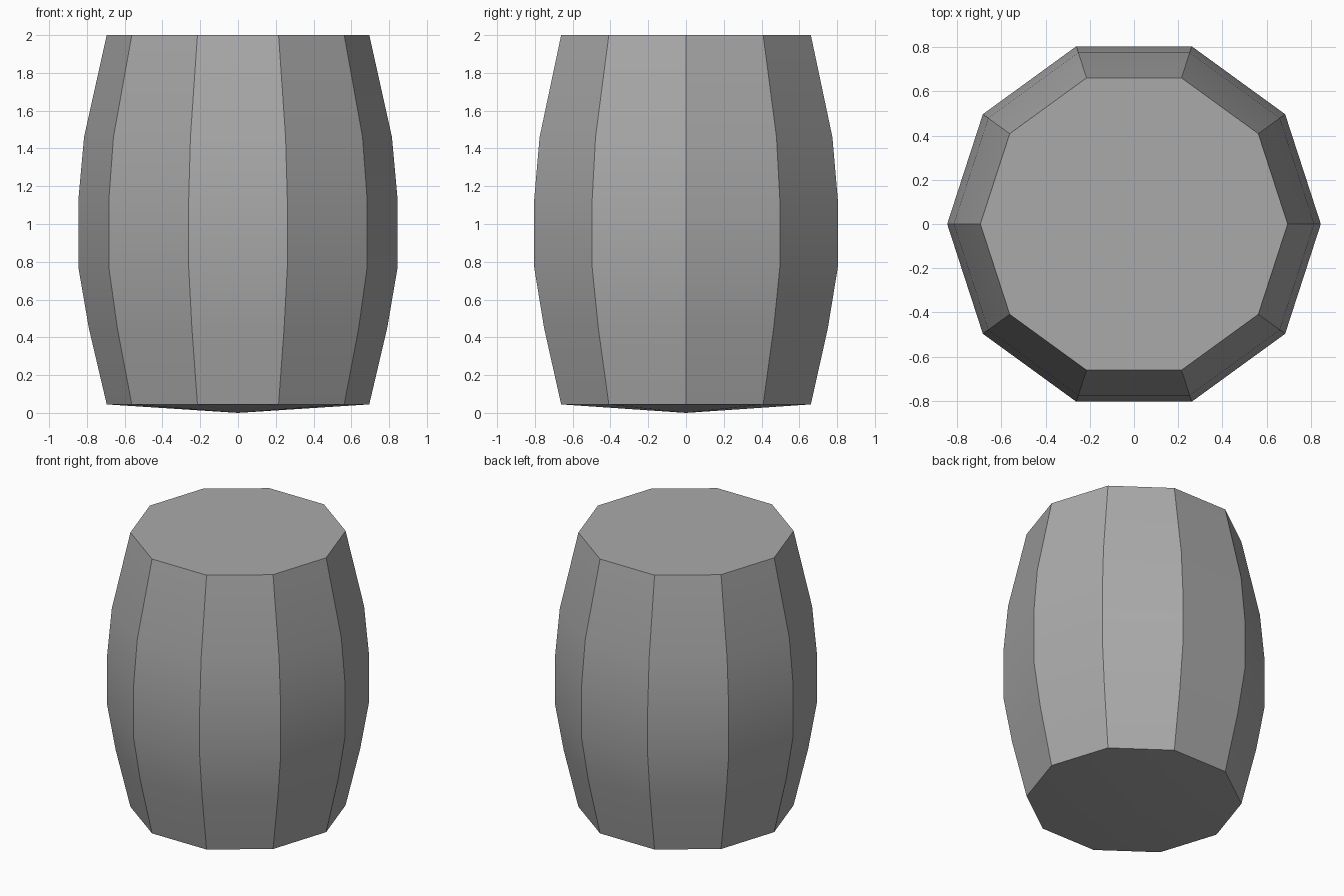
import bpy
import bmesh
from math import cos, sin, tau, radians

cube = bpy.data.objects.get("Cube")
if cube:
    bpy.data.objects.remove(cube, do_unlink=True)

SIDES = 10
# Barrel profile: radius, height
PROFILE = [(0.695, 0.045), (0.79, 0.45), (0.845, 0.77),
           (0.845, 1.13), (0.815, 1.46), (0.695, 2.0)]

# Single grey material
grey = bpy.data.materials.new("plain grey")
grey.use_nodes = True
colour = (0.4, 0.4, 0.4, 1)
grey.diffuse_color = colour
grey.node_tree.nodes["Principled BSDF"].inputs["Base Color"].default_value = colour

bm = bmesh.new()
rings = [[bm.verts.new((r * cos(tau * i / SIDES), r * sin(tau * i / SIDES), z))
          for i in range(SIDES)] for r, z in PROFILE]

# Bulging staves
for low, high in zip(rings, rings[1:]):
    for i in range(SIDES):
        j = (i + 1) % SIDES
        bm.faces.new((low[i], low[j], high[j], high[i]))

# Flat lid and shallow pointed base
bm.faces.new(rings[-1])
tip = bm.verts.new((0, 0, 0))
for i in range(SIDES):
    bm.faces.new((tip, rings[0][(i + 1) % SIDES], rings[0][i]))

bmesh.ops.recalc_face_normals(bm, faces=bm.faces)
mesh = bpy.data.meshes.new("barrel")
bm.to_mesh(mesh)
bm.free()
mesh.materials.append(grey)
barrel = bpy.data.objects.new("barrel", mesh)
bpy.context.collection.objects.link(barrel)

# Smooth along each stave, sharp between staves
bpy.context.view_layer.objects.active = barrel
barrel.select_set(True)
bpy.ops.object.shade_smooth_by_angle(angle=radians(30))
